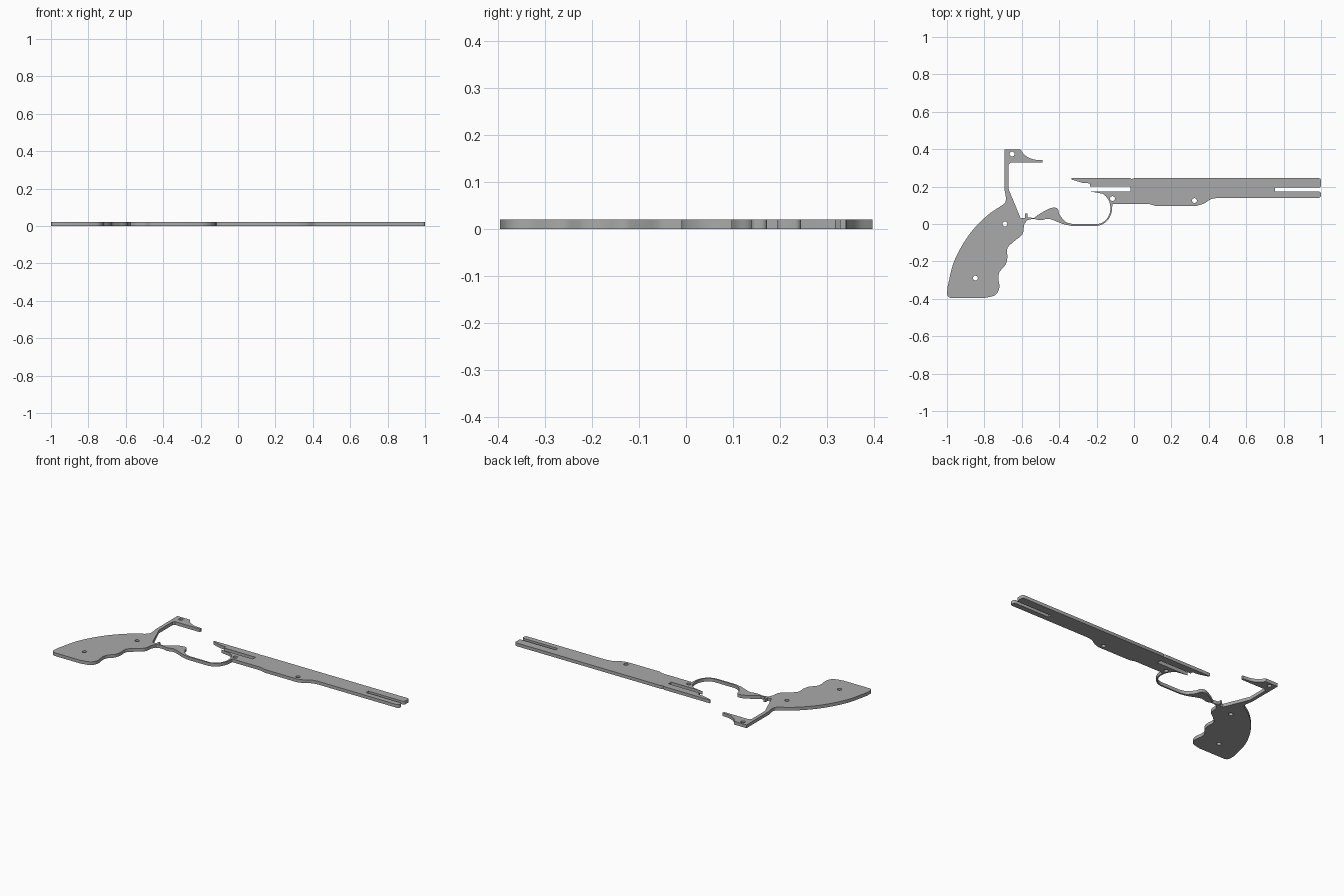
import bpy, bmesh, math
from mathutils import Vector

cube = bpy.data.objects.get("Cube")
if cube:
    bpy.data.objects.remove(cube, do_unlink=True)

THICK = 0.02
HOLE_RADIUS = 0.013


def smooth(points, steps=6):
    """Rounded run through a few guide points."""
    p = [Vector(q) for q in points]
    p = [p[0] * 2 - p[1]] + p + [p[-1] * 2 - p[-2]]
    run = []
    for a, b, c, d in zip(p, p[1:], p[2:], p[3:]):
        for i in range(steps):
            t = i / steps
            run.append((b * 2 + (c - a) * t + (a * 2 - b * 5 + c * 4 - d) * t**2
                        + (b * 3 - a - c * 3 + d) * t**3) / 2)
    return run + [p[-2]]


def arc(x, y, rx, ry, start, end, steps=12):
    """Elliptical arc between two angles in degrees."""
    angles = [math.radians(start + (end - start) * i / steps) for i in range(steps + 1)]
    return [Vector((x + rx * math.cos(a), y + ry * math.sin(a))) for a in angles]


def straight(*points):
    return [Vector(q) for q in points]


# Barrel: top edge, slotted muzzle, stepped underside
r = 0.012
barrel_top = straight((-.335, .245), (-.02, .245), (-.012, .24), (0, .245))
muzzle = (arc(1 - r, .245 - r, r, r, 90, 0, 4) + arc(1 - r, .195 + r, r, r, 0, -90, 4)
          + straight((.755, .195), (.755, .173))
          + arc(1 - r, .173 - r, r, r, 90, 0, 4) + arc(1 - r, .14 + r, r, r, 0, -90, 4))
underside = (smooth([(.45, .14), (.41, .132), (.375, .11), (.335, .097)])
             + straight((.115, .097), (.08, .107), (-.115, .107)))

# Trigger guard: outer edge
guard_outer = (arc(-.205, .085, .088, .095, 0, -90)
               + smooth([(-.335, -.01), (-.38, 0), (-.425, .018), (-.46, .028),
                         (-.5, .02), (-.54, .027), (-.575, .018)]))

# Grip: finger grooves, butt, curved back strap
grip_front = smooth([(-.588, -.005), (-.597, -.055), (-.638, -.09), (-.677, -.13),
                     (-.677, -.18), (-.688, -.22), (-.718, -.255), (-.725, -.29),
                     (-.72, -.34), (-.742, -.38), (-.80, -.396)])
butt = arc(-.975, -.373, .024, .023, -90, -180, 5)
grip_back = smooth([(-.998, -.34), (-.96, -.195), (-.88, -.055), (-.785, .045),
                    (-.7, .104), (-.686, .125), (-.686, .15), (-.692, .18)])

# Rear sight arm with its curved tip
rear_arm = (straight((-.692, .397))
            + smooth([(-.607, .397), (-.58, .365), (-.54, .346), (-.49, .341)])
            + straight((-.49, .328), (-.66, .328), (-.67, .318), (-.67, .185), (-.607, .033)))

# Small peg and the hump in front of the grip
peg = straight((-.582, .033), (-.582, .055), (-.57, .055), (-.57, .036))
hump = smooth([(-.535, .032), (-.495, .06), (-.445, .085), (-.41, .083),
               (-.398, .05), (-.365, .012), (-.33, 0)])

# Trigger guard: inner edge, then the rear slot of the barrel
guard_inner = (arc(-.2, .085, .074, .085, -90, 65, 18)
               + straight((-.2, .168), (-.235, .173), (-.02, .173), (-.02, .2),
                          (-.235, .2), (-.235, .217), (-.275, .22), (-.335, .238)))

outline = (barrel_top + muzzle + underside + guard_outer + grip_front + butt
           + grip_back + rear_arm + peg + hump + guard_inner)
hole_centres = [(-.652, .374), (-.69, 0), (-.848, -.289), (-.115, .136), (.323, .125)]
holes = [arc(x, y, HOLE_RADIUS, HOLE_RADIUS, 0, 345, 23) for x, y in hole_centres]

# Filled flat profile with drilled holes, given thickness
profile = bpy.data.curves.new("frame_profile", 'CURVE')
profile.dimensions = '2D'
profile.fill_mode = 'BOTH'
profile.extrude = THICK / 2
for loop in [outline] + holes:
    spline = profile.splines.new('POLY')
    spline.points.add(len(loop) - 1)
    for point, co in zip(spline.points, loop):
        point.co = (co.x, co.y, 0, 1)
    spline.use_cyclic_u = True

helper = bpy.data.objects.new("profile_helper", profile)
bpy.context.collection.objects.link(helper)
bpy.context.view_layer.update()
graph = bpy.context.evaluated_depsgraph_get()
mesh = bpy.data.meshes.new_from_object(helper.evaluated_get(graph))
bpy.data.objects.remove(helper, do_unlink=True)

# Weld caps to walls and stand the plate on the ground
bm = bmesh.new()
bm.from_mesh(mesh)
bmesh.ops.remove_doubles(bm, verts=bm.verts, dist=0.0005)
bmesh.ops.recalc_face_normals(bm, faces=bm.faces)
bmesh.ops.translate(bm, verts=bm.verts, vec=(0, 0, THICK / 2))
bm.to_mesh(mesh)
bm.free()

grey = bpy.data.materials.new("plain_grey")
grey.use_nodes = True
colour = (0.4, 0.4, 0.4, 1)
grey.diffuse_color = colour
grey.node_tree.nodes["Principled BSDF"].inputs["Base Color"].default_value = colour
mesh.materials.clear()
mesh.materials.append(grey)

frame = bpy.data.objects.new("frame_plate", mesh)
bpy.context.collection.objects.link(frame)
bpy.context.view_layer.objects.active = frame
frame.select_set(True)
bpy.ops.object.shade_smooth_by_angle(angle=math.radians(30))
